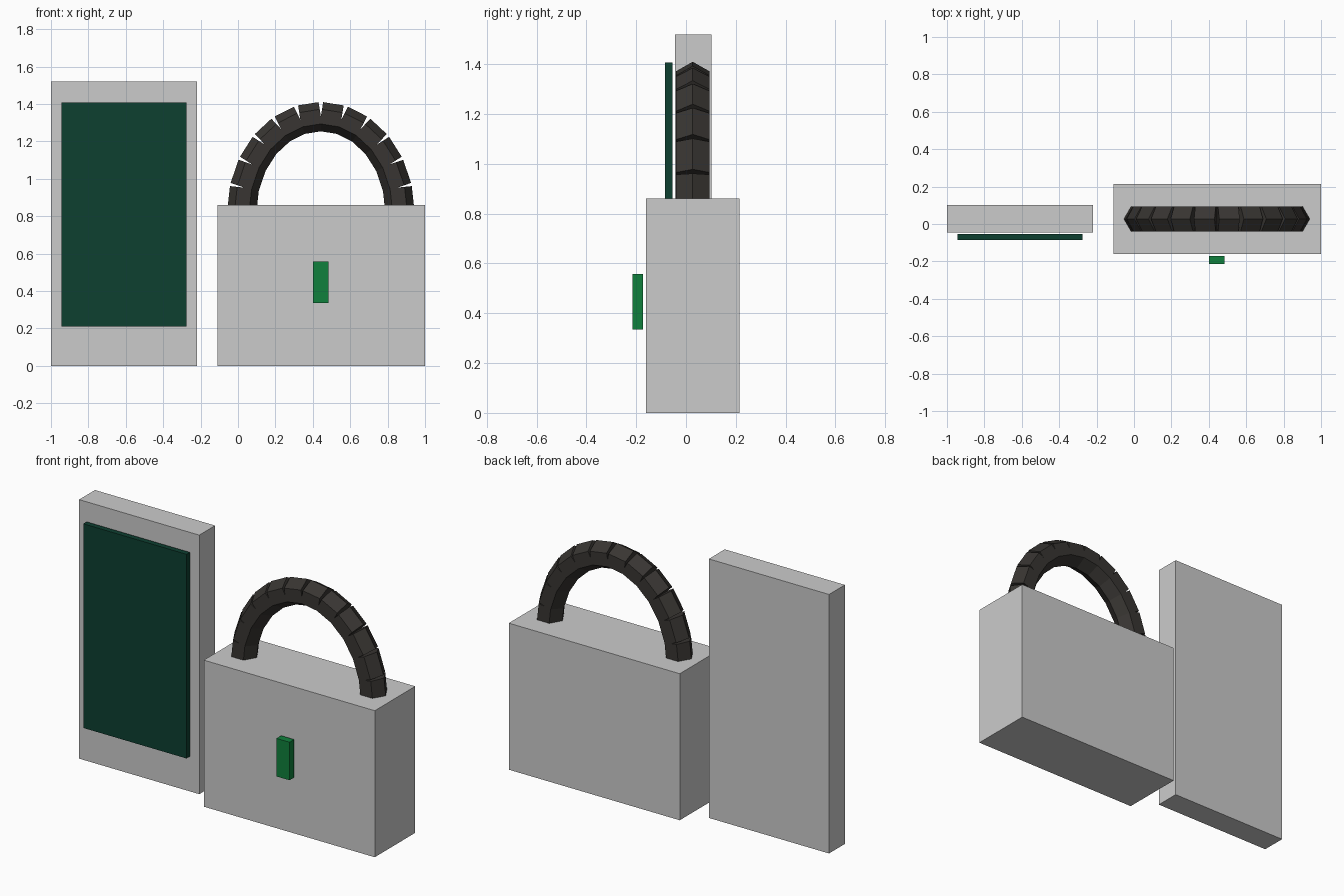
import bpy
import math
from mathutils import Vector

if "Cube" in bpy.data.objects:
    bpy.data.objects.remove(bpy.data.objects["Cube"])


def paint(obj, name, color):
    mat = bpy.data.materials.get(name) or bpy.data.materials.new(name)
    mat.diffuse_color = (*color, 1)
    mat.use_nodes = True
    mat.node_tree.nodes["Principled BSDF"].inputs["Base Color"].default_value = mat.diffuse_color
    obj.data.materials.append(mat)


def box(name, lo, hi):
    lo, hi = Vector(lo), Vector(hi)
    bpy.ops.mesh.primitive_cube_add(size=1, location=(lo + hi) / 2)
    obj = bpy.context.object
    obj.name = name
    obj.scale = hi - lo
    bpy.ops.object.transform_apply(location=False, rotation=False, scale=True)
    return obj


# Phone: slab and raised screen
box("phone_body", (-1, -0.045, 0), (-0.22, 0.102, 1.52))
screen = box("phone_screen", (-0.945, -0.085, 0.21), (-0.275, -0.054, 1.408))
paint(screen, "screen_green", (0.004, 0.05, 0.03))

# Padlock: block and key slot
box("lock_body", (-0.11, -0.16, 0), (1, 0.215, 0.86))
slot = box("key_slot", (0.4, -0.215, 0.335), (0.485, -0.172, 0.558))
paint(slot, "slot_green", (0.005, 0.216, 0.045))

# Shackle: straight hexagonal links along half an ellipse, open on the outside
CENTRE = Vector((0.443, 0.027, 0.82))
RX, RZ, THICK, LINKS = 0.423, 0.513, 0.078, 12


def arc(i):
    t = math.pi * i / LINKS
    return CENTRE + Vector((-RX * math.cos(t), 0, RZ * math.sin(t)))


for i in range(LINKS):
    a, b = arc(i), arc(i + 1)
    d = b - a
    # one hexagon corner points outward in the plane of the arc
    bpy.ops.mesh.primitive_cylinder_add(
        vertices=6, radius=THICK, depth=d.length, location=(a + b) / 2,
        rotation=(0, math.atan2(d.x, d.z), 0))
    link = bpy.context.object
    link.name = f"shackle_link_{i + 1}"
    # turn the section so that a corner lies on the local x axis
    if max(v.co.x for v in link.data.vertices) < THICK * 0.95:
        for v in link.data.vertices:
            v.co.x, v.co.y = -v.co.y, v.co.x
    paint(link, "shackle_dark", (0.04, 0.036, 0.032))
